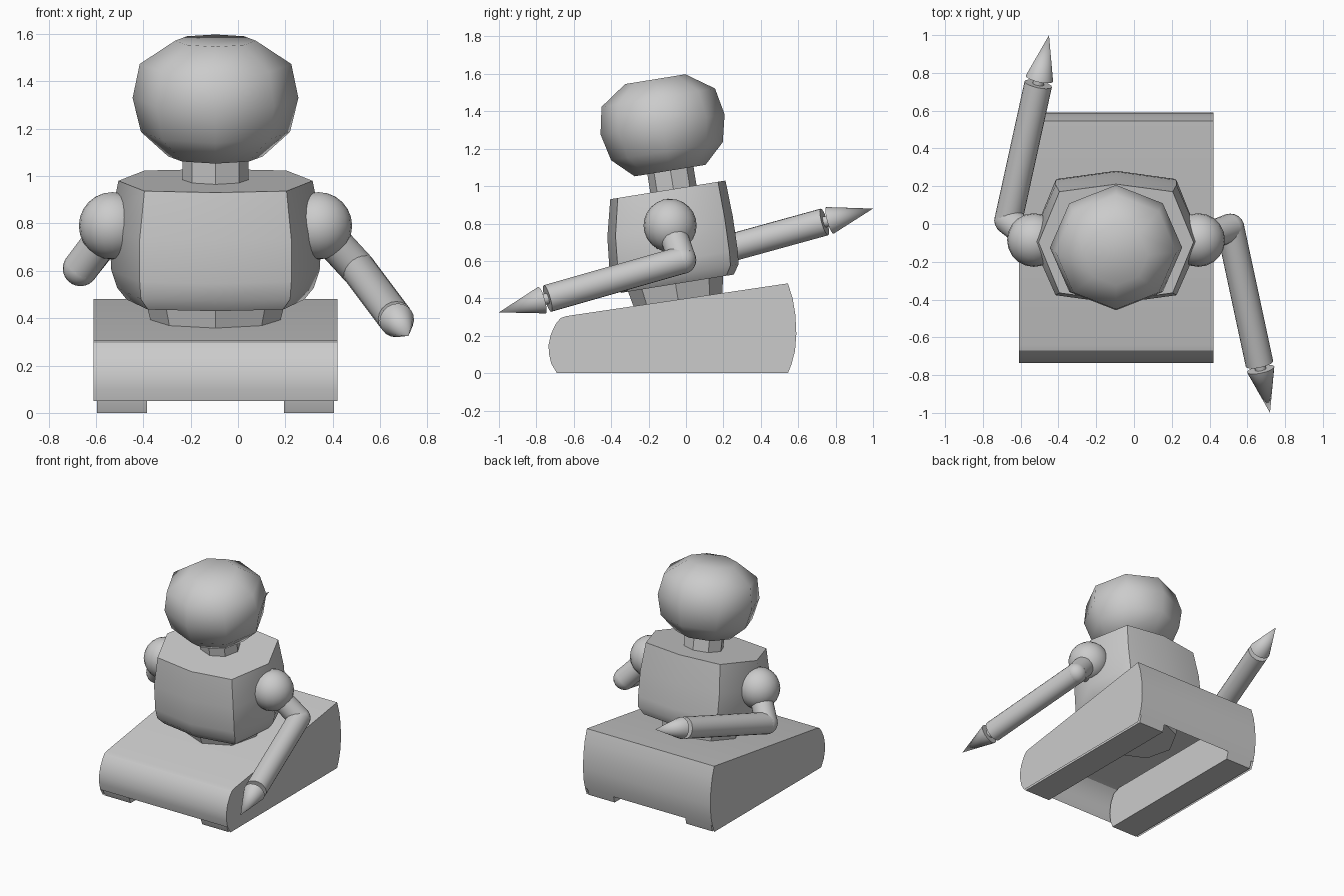
import bpy, bmesh, math
from mathutils import Matrix, Vector

if "Cube" in bpy.data.objects:
    bpy.data.objects.remove(bpy.data.objects["Cube"])

CX = -0.095  # body centre line
grey = bpy.data.materials.new("grey")
grey.diffuse_color = (0.6, 0.6, 0.6, 1)
grey.use_nodes = True
grey.node_tree.nodes["Principled BSDF"].inputs["Base Color"].default_value = grey.diffuse_color


def finish(name, bm, smooth=None, recalc=True):
    if recalc:
        bmesh.ops.recalc_face_normals(bm, faces=bm.faces)
    me = bpy.data.meshes.new(name)
    bm.to_mesh(me)
    bm.free()
    ob = bpy.data.objects.new(name, me)
    bpy.context.collection.objects.link(ob)
    me.materials.append(grey)
    if smooth:
        bpy.ops.object.select_all(action='DESELECT')
        ob.select_set(True)
        bpy.context.view_layer.objects.active = ob
        bpy.ops.object.shade_smooth_by_angle(angle=math.radians(smooth))
    return ob


def loft(name, rings, matrix, smooth=None):
    """Skin a stack of equal-length point rings and cap both ends."""
    bm = bmesh.new()
    vs = [[bm.verts.new(matrix @ Vector(p)) for p in r] for r in rings]
    n = len(vs[0])
    for a, b in zip(vs, vs[1:]):
        for i in range(n):
            j = (i + 1) % n
            bm.faces.new((a[i], a[j], b[j], b[i]))
    bm.faces.new(vs[0][::-1])
    bm.faces.new(vs[-1])
    return finish(name, bm, smooth)


def octagon(rx, ry, cy, z):
    return [(rx * math.cos(k * math.pi / 4), cy + ry * math.sin(k * math.pi / 4), z)
            for k in range(8)]


def rod(name, a, b, r1, r2, segs=20):
    a, b = Vector(a), Vector(b)
    d = b - a
    bm = bmesh.new()
    m = Matrix.Translation((a + b) / 2) @ d.to_track_quat('Z', 'Y').to_matrix().to_4x4()
    bmesh.ops.create_cone(bm, cap_ends=True, segments=segs, radius1=r1, radius2=r2,
                          depth=d.length, matrix=m)
    return finish(name, bm, 35)


def ball(name, c, r):
    bm = bmesh.new()
    bmesh.ops.create_uvsphere(bm, u_segments=20, v_segments=12, radius=r,
                              matrix=Matrix.Translation(c))
    return finish(name, bm, 35)


# Base hull: bent cover over front, deck and back, open below, with flat sides
front = [(-0.72, 0.05), (-0.732, 0.10), (-0.735, 0.15), (-0.722, 0.21),
         (-0.695, 0.265), (-0.67, 0.295), (-0.64, 0.305)]
back = [(0.545, 0.48), (0.57, 0.40), (0.585, 0.31), (0.59, 0.21), (0.583, 0.12), (0.565, 0.05)]
cover = front + back
bm = bmesh.new()
X0, X1 = -0.61, 0.42
sides = [[bm.verts.new((x, y, z)) for y, z in cover] for x in (X0, X1)]
for i in range(len(cover) - 1):
    bm.faces.new((sides[0][i], sides[1][i], sides[1][i + 1], sides[0][i + 1]))
for x, vs in zip((X0, X1), sides):
    low = [bm.verts.new((x, 0.545, 0)), bm.verts.new((x, -0.69, 0))]
    bm.faces.new(vs + low if x == X0 else (vs + low)[::-1])
finish("base_hull", bm, 25)

# Two treads under the hull
tread = [(-0.69, 0), (-0.712, 0.05), (-0.722, 0.12), (-0.71, 0.2), (-0.68, 0.26), (-0.62, 0.285),
         (0.50, 0.285), (0.56, 0.25), (0.58, 0.18), (0.575, 0.1), (0.545, 0)]
for side, x0, x1 in (("left", -0.595, -0.385), ("right", 0.195, 0.405)):
    loft(side + "_tread", [[(x, y, z) for y, z in tread] for x in (x0, x1)],
         Matrix.Identity(4), 25)

# Upper body stack, leaning forward with the deck
lean = Matrix.Translation((CX, -0.09, 0.75)) @ Matrix.Rotation(math.radians(9.2), 4, 'X')


def torso_ring(side, cx, depth, cy, z):
    c = depth * 0.87
    return [(side, cy, z), (cx, cy + c, z), (0, cy + depth, z), (-cx, cy + c, z),
            (-side, cy, z), (-cx, cy - c, z), (0, cy - depth, z), (cx, cy - c, z)]


loft("torso", [torso_ring(0.375, 0.285, 0.305, 0, -0.275),
               torso_ring(0.415, 0.315, 0.34, 0, -0.225),
               torso_ring(0.44, 0.32, 0.347, 0, -0.15),
               torso_ring(0.45, 0.32, 0.34, 0.01, 0.03),
               torso_ring(0.41, 0.30, 0.312, 0.03, 0.228)], lean, 50)
loft("waist", [octagon(0.255, 0.225, -0.01, -0.44), octagon(0.30, 0.26, -0.01, -0.26)], lean)
loft("neck", [octagon(0.14, 0.125, 0.06, 0.2), octagon(0.14, 0.125, 0.06, 0.38)], lean)

# Faceted round head
head = [(0.20, -0.25), (0.315, -0.145), (0.35, 0.0), (0.32, 0.145), (0.17, 0.245)]
loft("head", [octagon(r, r * 0.96, 0.058, 0.578 + z) for r, z in head], lean, 50)

# Arms: left swings back and up, right reaches forward and down
for side, sx, elbow, tip in (("left", -0.53, (-0.665, 0.02, 0.61), (-0.45, 1.0, 0.88)),
                             ("right", 0.34, (0.51, -0.02, 0.605), (0.72, -1.0, 0.325))):
    shoulder, e, t = Vector((sx, -0.085, 0.79)), Vector(elbow), Vector(tip)
    ball(side + "_shoulder", shoulder, 0.142)
    rod(side + "_upper_arm", shoulder, e, 0.075, 0.075)
    ball(side + "_elbow", e, 0.075)
    rod(side + "_forearm", e, e.lerp(t, 0.735), 0.074, 0.074)
    rod(side + "_wrist", e.lerp(t, 0.70), e.lerp(t, 0.79), 0.03, 0.03, 12)
    rod(side + "_hand_cone", e.lerp(t, 0.765), t, 0.074, 0.0)
